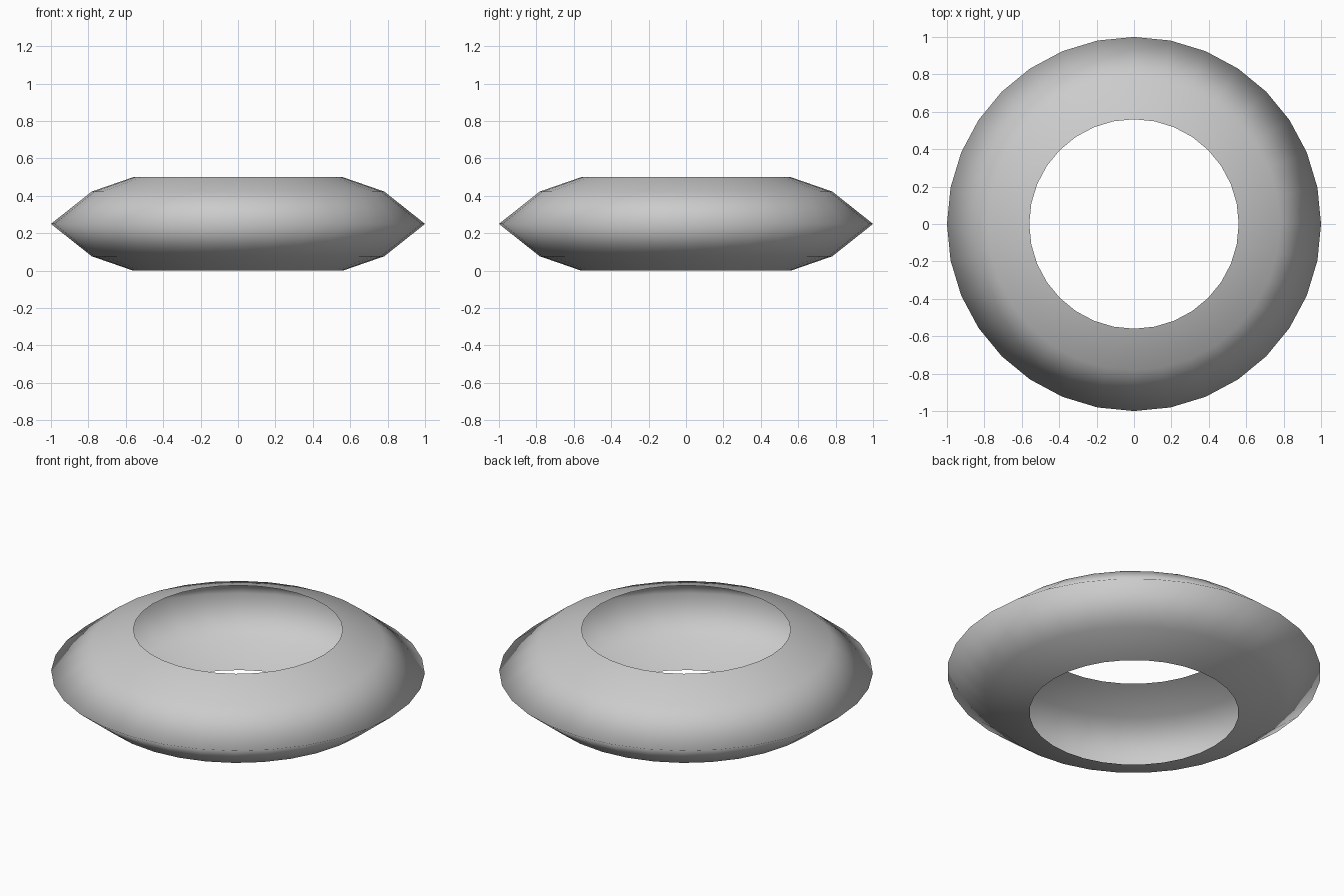
import bpy, bmesh, math

if "Cube" in bpy.data.objects:
    bpy.data.objects.remove(bpy.data.objects["Cube"])

SIDES = 32
# Half-section of the thin open shell: (radius, height), bottom rim to top rim
PROFILE = [(0.56, 0.0), (0.782, 0.077), (1.0, 0.25), (0.782, 0.423), (0.56, 0.5)]

# Hollow ring shell, spun from the profile
bm = bmesh.new()
rings = []
for r, z in PROFILE:
    rings.append([bm.verts.new((r * math.cos(2 * math.pi * i / SIDES),
                                r * math.sin(2 * math.pi * i / SIDES), z))
                  for i in range(SIDES)])
for low, high in zip(rings, rings[1:]):
    for i in range(SIDES):
        j = (i + 1) % SIDES
        face = bm.faces.new((low[i], low[j], high[j], high[i]))
        face.smooth = True

mesh = bpy.data.meshes.new("ring_shell")
bm.to_mesh(mesh)
bm.free()
shell = bpy.data.objects.new("ring_shell", mesh)
bpy.context.collection.objects.link(shell)
